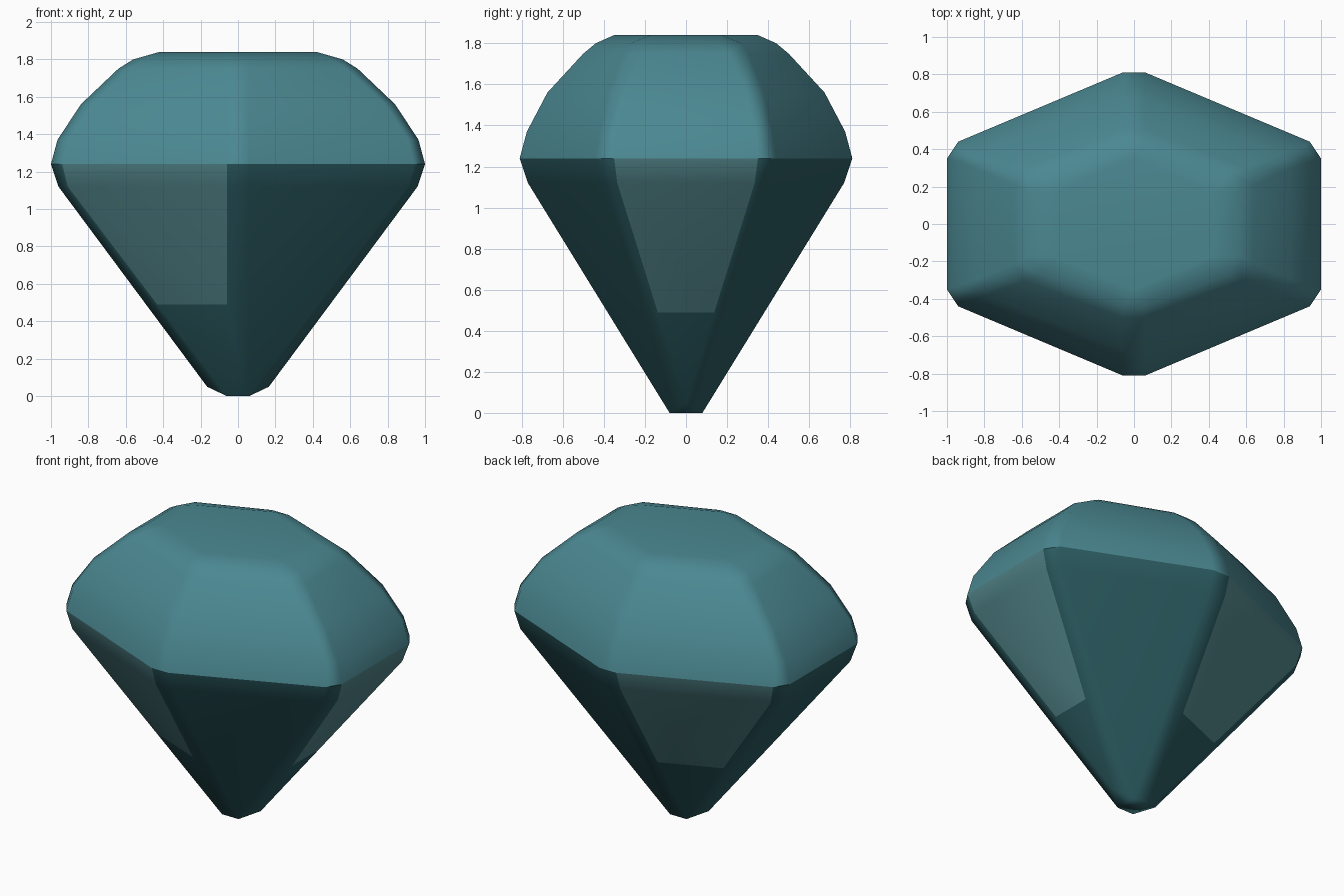
import bpy, bmesh

if "Cube" in bpy.data.objects:
    bpy.data.objects.remove(bpy.data.objects["Cube"])


def material(name, rgb):
    m = bpy.data.materials.new(name)
    m.diffuse_color = (*rgb, 1)
    m.use_nodes = True
    m.node_tree.nodes["Principled BSDF"].inputs["Base Color"].default_value = m.diffuse_color
    return m


CROWN, DARK, PALE = 0, 1, 2
mats = [material("teal", (0.070, 0.245, 0.285)),
        material("deep teal", (0.025, 0.110, 0.125)),
        material("grey teal", (0.090, 0.250, 0.270))]

bm = bmesh.new()


def ring(z, a, b, c):
    """Twelve-sided ring mirrored from three points of one quarter."""
    q = [a, b, c]
    half = q + [(-x, y) for x, y in reversed(q)]
    pts = half + [(-x, -y) for x, y in half]
    return [bm.verts.new((x, y, z)) for x, y in pts]


def bridge(low, high, facet_mat):
    """Join two rings; repeated vertices collapse quads to triangles."""
    for i in range(12):
        j = (i + 1) % 12
        vs = list(dict.fromkeys([low[i], low[j], high[j], high[i]]))
        bm.faces.new(vs).material_index = facet_mat(i)


def crown(i):
    return CROWN


def pavilion(i):
    # every second main facet is pale, the rest and the bevels are dark
    return PALE if i in (3, 7, 11) else DARK


# Crown, from the girdle upwards
girdle = ring(1.24, (1.0, 0.35), (0.94, 0.44), (0.06, 0.81))
rings = [girdle,
         ring(1.37, (0.965, 0.34), (0.91, 0.42), (0.06, 0.775)),
         ring(1.56, (0.84, 0.295), (0.785, 0.38), (0.06, 0.675)),
         ring(1.75, (0.64, 0.21), (0.58, 0.305), (0.06, 0.50)),
         ring(1.80, (0.56, 0.17), (0.50, 0.27), (0.06, 0.44))]
for low, high in zip(rings, rings[1:]):
    bridge(low, high, crown)

# Flat hexagonal table on top
table = [bm.verts.new((x, y, 1.84)) for x, y in
         [(0.42, 0.17), (0, 0.35), (-0.42, 0.17),
          (-0.42, -0.17), (0, -0.35), (0.42, -0.17)]]
bridge(rings[-1], [table[i // 2] for i in range(12)], crown)
bm.faces.new(table).material_index = CROWN

# Pavilion, tapering to a small blunt tip
lower = ring(1.12, (0.96, 0.335), (0.91, 0.42), (0.06, 0.77))
bridge(lower, girdle, pavilion)
tip = [bm.verts.new(p) for p in
       [(0.165, 0, 0.05), (0.06, 0.08, 0), (-0.06, 0.08, 0),
        (-0.165, 0, 0.05), (-0.06, -0.08, 0), (0.06, -0.08, 0)]]
bridge([tip[((i + 1) // 2) % 6] for i in range(12)], lower, pavilion)
for idx in ((0, 5, 1), (1, 5, 4, 2), (2, 4, 3)):
    bm.faces.new([tip[i] for i in idx]).material_index = DARK

# Pale facets stop part way down
pale = [f for f in bm.faces if f.material_index == PALE]
geom = pale + list({e for f in pale for e in f.edges}) + \
    list({v for f in pale for v in f.verts})
bmesh.ops.bisect_plane(bm, geom=geom, plane_co=(0, 0, 0.49), plane_no=(0, 0, 1))
for f in bm.faces:
    f.smooth = True
    if f.material_index == PALE and f.calc_center_median().z < 0.49:
        f.material_index = DARK

# Crisp girdle line
for e in bm.edges:
    e.smooth = not all(abs(v.co.z - 1.24) < 1e-4 for v in e.verts)
bmesh.ops.recalc_face_normals(bm, faces=bm.faces[:])

mesh = bpy.data.meshes.new("gem")
bm.to_mesh(mesh)
bm.free()
for m in mats:
    mesh.materials.append(m)
gem = bpy.data.objects.new("gem", mesh)
bpy.context.collection.objects.link(gem)

# Large facets stay flat while narrow bevels carry the blend
wn = gem.modifiers.new("facet normals", 'WEIGHTED_NORMAL')
wn.keep_sharp = True
